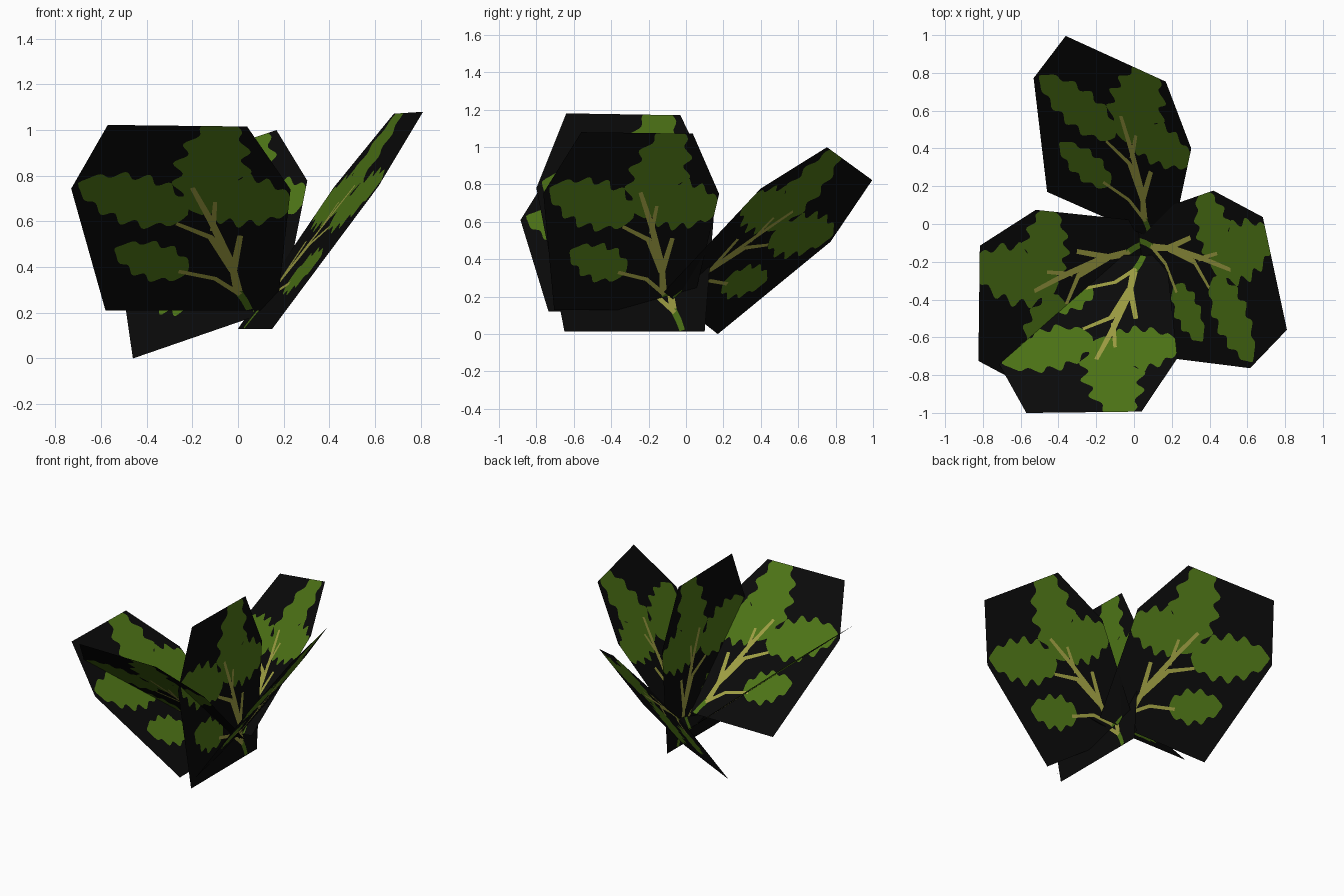
import bpy, math
from mathutils import Vector
from mathutils.geometry import delaunay_2d_cdt

if "Cube" in bpy.data.objects:
    bpy.data.objects.remove(bpy.data.objects["Cube"])


def material(name, rgb):
    m = bpy.data.materials.new(name)
    m.diffuse_color = (*rgb, 1)
    m.use_nodes = True
    m.node_tree.nodes["Principled BSDF"].inputs["Base Color"].default_value = m.diffuse_color
    return m


MATS = [material("card_black", (0.003, 0.003, 0.003)),
        material("leaf_green", (0.075, 0.175, 0.008)),
        material("stem_yellow_green", (0.34, 0.34, 0.055))]


def leaf(base, tip, half_width, lobes=4, n=44):
    """Lobed outline of an oak-like leaf."""
    b, t = Vector(base), Vector(tip)
    d = t - b
    side = Vector((-d.y, d.x)).normalized()
    right, left = [], []
    for i in range(1, n):
        s = i / n
        w = half_width * math.sin(math.pi * s ** 0.85) ** 0.6
        w *= 0.9 + 0.16 * math.cos(2 * math.pi * (lobes * s - 0.4))
        right.append(b + d * s - side * w)
        left.append(b + d * s + side * w)
    return [b] + right + [t] + left[::-1]


def ribbon(points, w0, w1):
    """Tapered strip along a path."""
    p = [Vector(q) for q in points]
    right, left = [], []
    for i, q in enumerate(p):
        d = (p[min(i + 1, len(p) - 1)] - p[max(i - 1, 0)]).normalized()
        side = Vector((-d.y, d.x)) * (w0 + (w1 - w0) * i / (len(p) - 1)) / 2
        right.append(q - side)
        left.append(q + side)
    return right + left[::-1]


def inside(pt, poly):
    hit = False
    for i in range(len(poly)):
        a, b = poly[i - 1], poly[i]
        if (a.y > pt.y) != (b.y > pt.y):
            if pt.x < (b.x - a.x) * (pt.y - a.y) / (b.y - a.y) + a.x:
                hit = not hit
    return hit


# Card outline, origin at the lower left corner
outline = [Vector(p) for p in ((0, 0), (0.75, 0), (0.81, 0.76),
                               (0.62, 1.155), (0.01, 1.165), (-0.15, 0.765))]

# Leaves, root and stems drawn on every card
greens = [leaf((0.36, 0.24), (0.04, 0.39), 0.12),
          leaf((0.36, 0.60), (-0.12, 0.80), 0.16, 5),
          leaf((0.42, 0.60), (0.52, 1.22), 0.165, 5),
          leaf((0.40, 0.72), (0.83, 0.66), 0.165, 5),
          ribbon([(0.63, 0.005), (0.61, 0.06), (0.575, 0.13)], 0.03, 0.035)]
stems = [ribbon([(0.58, 0.12), (0.56, 0.25), (0.59, 0.47)], 0.04, 0.025),
         ribbon([(0.59, 0.10), (0.48, 0.20), (0.32, 0.245)], 0.025, 0.022),
         ribbon([(0.56, 0.25), (0.46, 0.46), (0.31, 0.545)], 0.04, 0.02),
         ribbon([(0.55, 0.29), (0.47, 0.54), (0.38, 0.77)], 0.04, 0.022),
         ribbon([(0.47, 0.50), (0.48, 0.68)], 0.025, 0.018)]

# Cut the card along all the drawn outlines
pts, edges = [], []
for poly in [outline] + greens + stems:
    k, n = len(pts), len(poly)
    pts += poly
    edges += [(k + i, k + (i + 1) % n) for i in range(n)]
res = delaunay_2d_cdt(pts, edges, [], 0, 1e-5)
flat = res[0]
tris, colours = [], []
for f in res[2]:
    c = sum((flat[i] for i in f), Vector((0, 0))) / len(f)
    if not inside(c, outline):
        continue
    tris.append(list(f))
    colours.append(2 if any(inside(c, s) for s in stems)
                   else 1 if any(inside(c, g) for g in greens) else 0)

# Place the five cards: lower left corner, across direction, up direction
cards = {
    "upright_leaf_card": ((0.08, -0.65, 0.015), (0, 1, 0), (0, 0, 1)),
    "front_leaf_card": ((-0.58, -0.165, 0.21), (1, 0, 0), (0, -0.717, 0.697)),
    "left_leaf_card": ((0.05, -0.735, 0.12), (0, 1, 0), (-0.75, 0, 0.64)),
    "right_leaf_card": ((0.15, -0.705, 0.13), (-0.2, 0.98, 0), (0.568, 0.116, 0.815)),
    "back_leaf_card": ((-0.46, 0.17, 0.0), (0.87, -0.385, 0.30), (0.077, 0.712, 0.704)),
}
for name, (o, u, v) in cards.items():
    o, u, v = Vector(o), Vector(u), Vector(v)
    me = bpy.data.meshes.new(name)
    me.from_pydata([o + u * p.x + v * p.y for p in flat], [], tris)
    for m in MATS:
        me.materials.append(m)
    for face, c in zip(me.polygons, colours):
        face.material_index = c
    me.update()
    bpy.context.collection.objects.link(bpy.data.objects.new(name, me))
